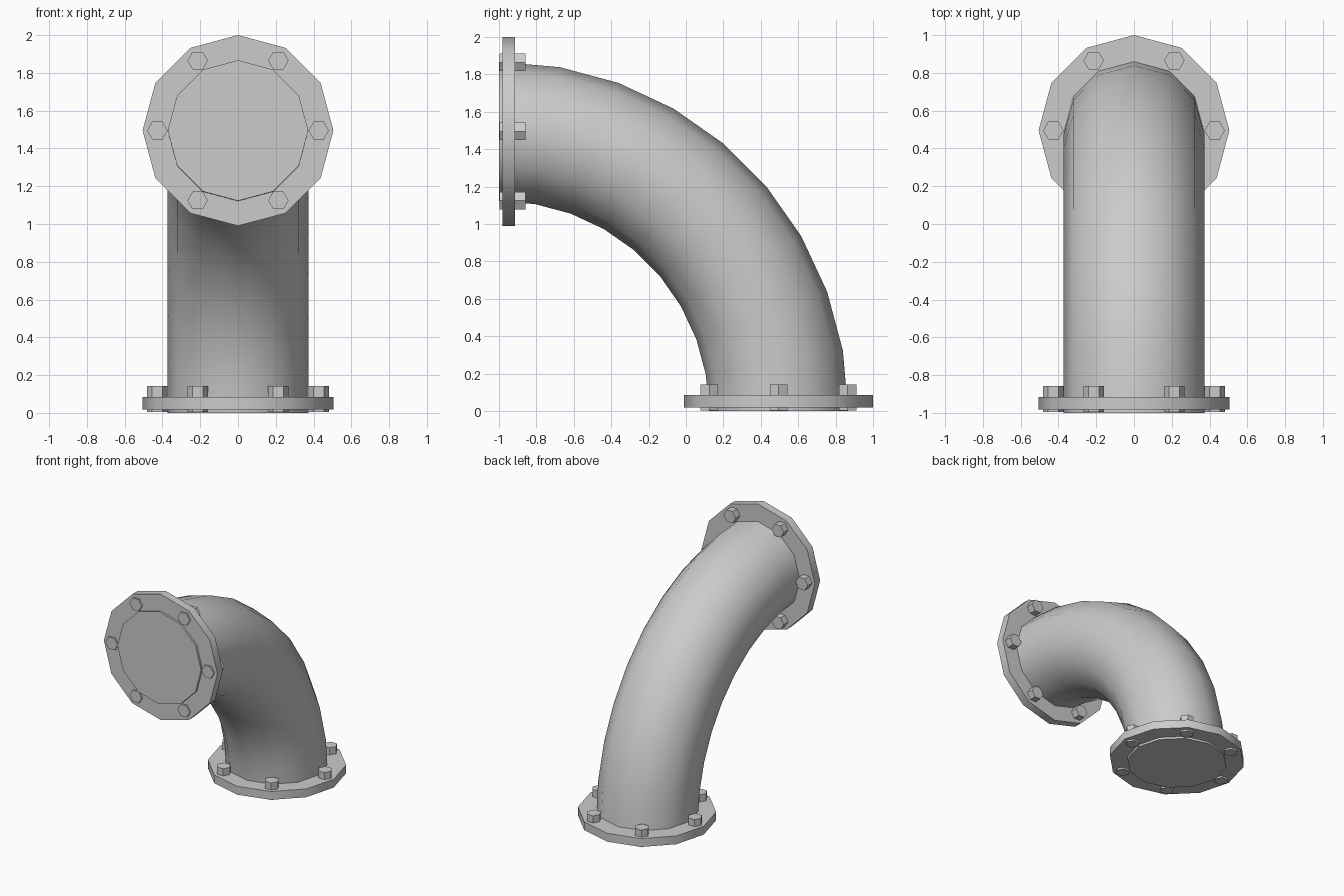
import bpy, bmesh
from math import pi, sin, cos, radians
from mathutils import Matrix, Vector

if "Cube" in bpy.data.objects:
    bpy.data.objects.remove(bpy.data.objects["Cube"])

BEND = Vector((0, -1, 0))      # centre of the elbow's arc
AXIS_Y = 0.495                 # centre of the lower opening
# swaps the lower end onto the front end: (x, y, z) -> (x, z - 1, y + 1)
TO_FRONT = Matrix(((1, 0, 0, 0), (0, 0, 1, -1), (0, 1, 0, 1), (0, 0, 0, 1)))


def finish(bm, name, smooth):
    bmesh.ops.recalc_face_normals(bm, faces=bm.faces)
    mesh = bpy.data.meshes.new(name)
    bm.to_mesh(mesh)
    bm.free()
    obj = bpy.data.objects.new(name, mesh)
    bpy.context.collection.objects.link(obj)
    if smooth:
        bpy.ops.object.select_all(action='DESELECT')
        obj.select_set(True)
        bpy.context.view_layer.objects.active = obj
        bpy.ops.object.shade_smooth_by_angle(angle=radians(40))
    return obj


def ring(bm, x, y, z, r, sides):
    return [bm.verts.new((x + r * cos(2 * pi * i / sides),
                          y + r * sin(2 * pi * i / sides), z)) for i in range(sides)]


def prism(name, x, y, r, z0, z1, sides, matrix, smooth):
    bm = bmesh.new()
    base = bm.faces.new(ring(bm, x, y, z0, r, sides))
    top = bmesh.ops.extrude_face_region(bm, geom=[base], use_keep_orig=True)
    moved = [g for g in top["geom"] if isinstance(g, bmesh.types.BMVert)]
    bmesh.ops.translate(bm, verts=moved, vec=(0, 0, z1 - z0))
    bm.transform(matrix)
    return finish(bm, name, smooth)


# Elbow pipe: 12-sided circle spun a quarter turn, both ends capped
bm = bmesh.new()
start = ring(bm, 0, AXIS_Y, 0, 0.372, 12)
edges = [bm.edges.new((start[i], start[(i + 1) % 12])) for i in range(12)]
bmesh.ops.spin(bm, geom=start + edges, cent=BEND, axis=(1, 0, 0),
               angle=pi / 2, steps=9, use_duplicate=False)
bmesh.ops.holes_fill(bm, edges=[e for e in bm.edges if e.is_boundary], sides=12)
finish(bm, "elbow_pipe", True)

# Flange and six hexagonal bolts at each end
for end, matrix in (("lower", Matrix.Identity(4)), ("front", TO_FRONT)):
    prism(end + "_flange", 0, AXIS_Y, 0.505, 0.018, 0.085, 12, matrix, True)
    for i in range(6):
        a = i * pi / 3
        prism(f"{end}_bolt_{i + 1}", 0.427 * cos(a), AXIS_Y + 0.427 * sin(a),
              0.054, 0.004, 0.142, 6, matrix, False)
